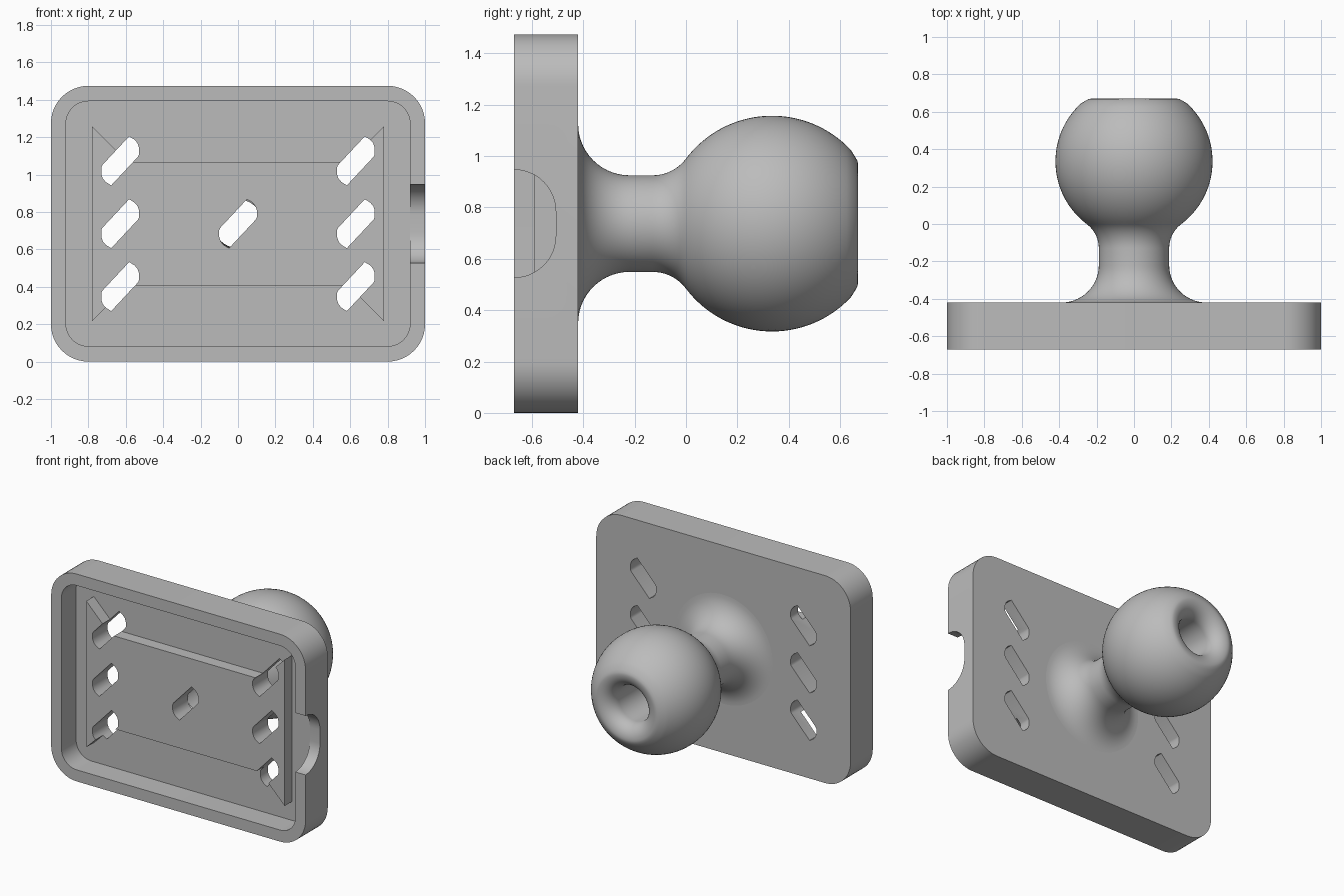
import bpy
import bmesh
from math import sin, cos, pi, radians, hypot, atan2

if "Cube" in bpy.data.objects:
    bpy.data.objects.remove(bpy.data.objects["Cube"], do_unlink=True)

grey = bpy.data.materials.new("satin_grey")
grey.use_nodes = True
grey.diffuse_color = (0.5, 0.5, 0.5, 1)
grey.node_tree.nodes["Principled BSDF"].inputs["Base Color"].default_value = (0.5, 0.5, 0.5, 1)

MID = 0.737               # height of the stud axis
BACK, FRONT = -0.42, -0.67
FLOOR, PAD = -0.505, -0.59


def make_object(name, bm):
    bmesh.ops.recalc_face_normals(bm, faces=bm.faces)
    mesh = bpy.data.meshes.new(name)
    bm.to_mesh(mesh)
    bm.free()
    mesh.materials.append(grey)
    obj = bpy.data.objects.new(name, mesh)
    bpy.context.collection.objects.link(obj)
    return obj


def prism(name, outlines, start, end, axis="y"):
    """Extrude closed outlines along y (points are x, z) or x (points are y, z)."""
    bm = bmesh.new()
    for outline in outlines:
        place = [(u, start, v) if axis == "y" else (start, u, v) for u, v in outline]
        face = bm.faces.new([bm.verts.new(p) for p in place])
        new = bmesh.ops.extrude_face_region(bm, geom=[face])["geom"]
        step = end - start
        move = (0, step, 0) if axis == "y" else (step, 0, 0)
        bmesh.ops.translate(bm, vec=move, verts=[g for g in new if isinstance(g, bmesh.types.BMVert)])
    return make_object(name, bm)


def arc(cu, cv, r, a, b, n):
    """Points on an arc between two angles in degrees."""
    return [(cu + r * cos(radians(a + (b - a) * i / n)),
             cv + r * sin(radians(a + (b - a) * i / n))) for i in range(n + 1)]


def rounded_rect(cu, cv, hu, hv, r, n=12):
    points = []
    for i, (su, sv) in enumerate([(1, 1), (-1, 1), (-1, -1), (1, -1)]):
        points += arc(cu + su * (hu - r), cv + sv * (hv - r), r, i * 90, i * 90 + 90, n)
    return points


def combine(target, other, operation):
    mod = target.modifiers.new(operation.lower(), "BOOLEAN")
    mod.operation, mod.solver, mod.object = operation, "EXACT", other
    bpy.context.view_layer.objects.active = target
    bpy.ops.object.modifier_apply(modifier=mod.name)
    bpy.data.objects.remove(other, do_unlink=True)


def smooth(obj, angle):
    bpy.ops.object.select_all(action="DESELECT")
    obj.select_set(True)
    bpy.context.view_layer.objects.active = obj
    bpy.ops.object.shade_smooth_by_angle(angle=radians(angle))


# Hollow mounting plate
plate = prism("mounting_plate", [rounded_rect(0, MID, 1, MID, 0.2)], FRONT, BACK)
combine(plate, prism("pocket", [rounded_rect(0, MID, 0.92, 0.655, 0.12)], FRONT - 0.1, FLOOR), "DIFFERENCE")

# Notch through one side wall
notch = rounded_rect(FRONT - 0.1, MID, 0.263, 0.21, 0.163)
combine(plate, prism("notch", [notch], 0.9, 1.1, "x"), "DIFFERENCE")

# Raised pad with flared ends
corner = [(0.78, 0.52), (0.59, 0.33)]
upper = corner + [(-x, z) for x, z in reversed(corner)]
pad = [(x, MID + z) for x, z in upper] + [(x, MID - z) for x, z in reversed(upper)]
combine(plate, prism("raised_pad", [pad], PAD, FLOOR + 0.03), "UNION")

# Slanted slots
half = [(0.095, 0.022), (0.101, 0.035), (0.101, 0.07), (0.093, 0.094), (0.077, 0.113), (0.048, 0.131)]
slot = half + [(-x, -z) for x, z in half]
centres = [(x, MID + z) for x in (-0.63, 0.63) for z in (-0.336, 0, 0.336)] + [(0, MID)]
slots = [[(cx + x, cz + z) for x, z in slot] for cx, cz in centres]
combine(plate, prism("slots", slots, FRONT, BACK + 0.1), "DIFFERENCE")
smooth(plate, 30)

# Ball stud profile as (y, radius): foot fillet, neck, ball, rounded lip, bore
BALL, R, NECK, BORE = 0.335, 0.42, 0.188, 0.13
blend = 0.162
join = atan2(NECK + blend, -0.13 - BALL) * 180 / pi
profile = arc(BACK + 0.2, NECK + 0.2, 0.2, 180, 270, 14)
profile += arc(-0.13, NECK + blend, blend, 270, 180 + join + 180 - 0, 10) if join < 0 else \
    arc(-0.13, NECK + blend, blend, 270, 180 + join, 10)
profile += arc(BALL, 0, R, join, 43, 32)[1:]
profile += [(0.66, 0.258), (0.668, 0.243)]
profile += arc(0.57, BORE + 0.1, 0.1, 90 - 90, -90, 12)
profile += [(BACK, BORE)]

bm = bmesh.new()
ring = [bm.verts.new((0, y, MID + r)) for y, r in profile]
edges = [bm.edges.new(pair) for pair in zip(ring, ring[1:])]
bmesh.ops.spin(bm, geom=ring + edges, cent=(0, 0, MID), axis=(0, 1, 0), angle=2 * pi, steps=72, use_merge=True)
bmesh.ops.remove_doubles(bm, verts=bm.verts, dist=0.0001)
smooth(make_object("ball_stud", bm), 60)
